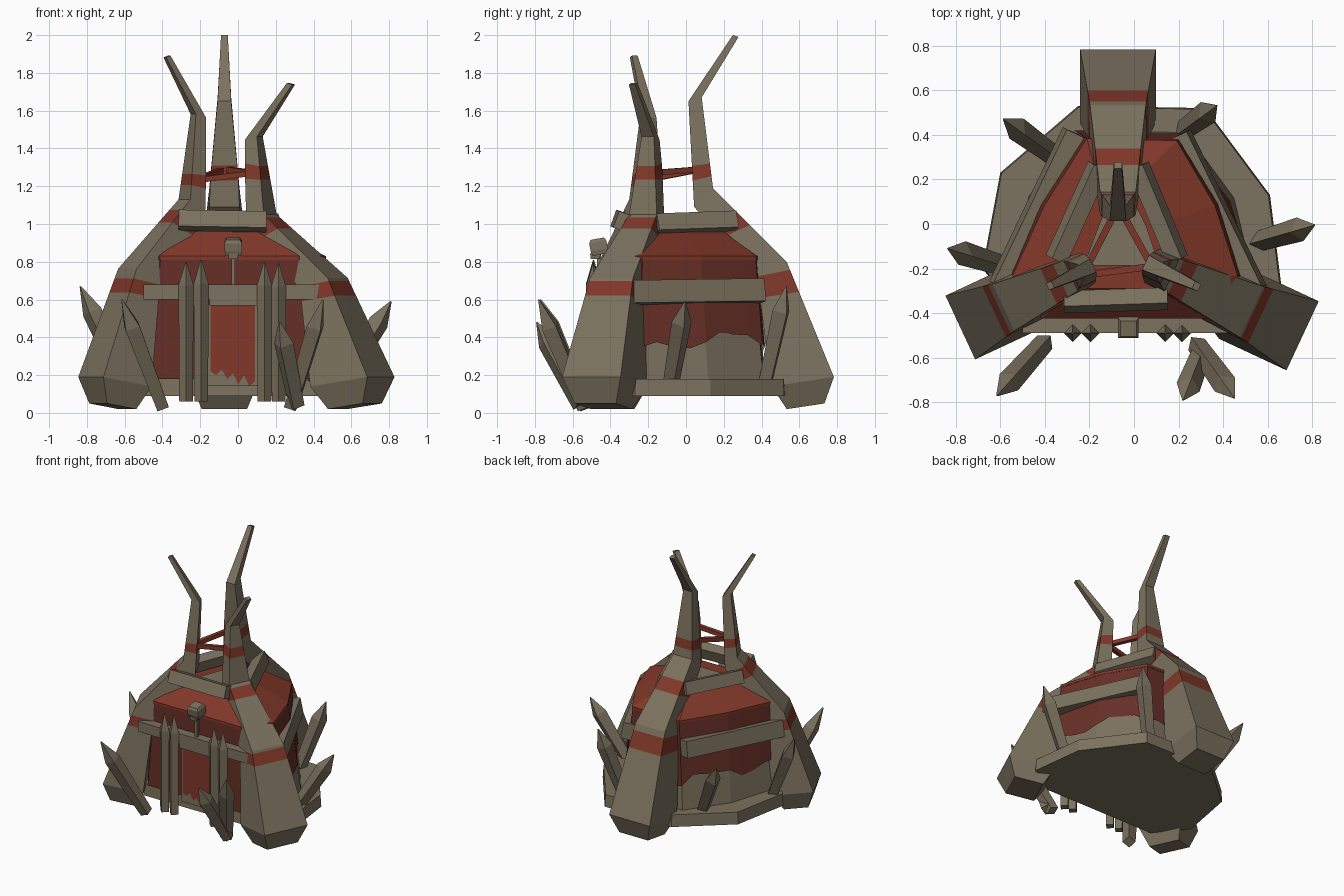
import bpy, bmesh, math, random
from mathutils import Vector

random.seed(4)
if "Cube" in bpy.data.objects:
    bpy.data.objects.remove(bpy.data.objects["Cube"], do_unlink=True)


def material(name, rgb):
    m = bpy.data.materials.new(name)
    m.use_nodes = True
    m.diffuse_color = (*rgb, 1)
    m.node_tree.nodes["Principled BSDF"].inputs["Base Color"].default_value = (*rgb, 1)
    return m


WOOD = material("weathered wood", (0.2, 0.168, 0.113))
RED = material("red paint", (0.22, 0.039, 0.022))
CLOTH = material("dark red cloth", (0.135, 0.028, 0.02))


def finish(name, bm, mats):
    bmesh.ops.recalc_face_normals(bm, faces=bm.faces)
    me = bpy.data.meshes.new(name)
    bm.to_mesh(me)
    bm.free()
    for m in mats:
        me.materials.append(m)
    bpy.context.collection.objects.link(bpy.data.objects.new(name, me))


def loft(name, rings, mats=(WOOD,), bands=()):
    """Skin a stack of rings; segments listed in bands take the second material."""
    bm = bmesh.new()
    vr = [[bm.verts.new(p) for p in ring] for ring in rings]
    n = len(vr[0])
    for k, (a, b) in enumerate(zip(vr, vr[1:])):
        for i in range(n):
            j = (i + 1) % n
            f = bm.faces.new((a[i], a[j], b[j], b[i]))
            f.material_index = 1 if k in bands else 0
    bm.faces.new(vr[0][::-1])
    bm.faces.new(vr[-1])
    finish(name, bm, mats)


def bar(name, p, q, steps, mat=WOOD, depth=1.0, diamond=False, roll=0):
    """Four sided bar from p to q; steps are (fraction, half width)."""
    p, q = Vector(p), Vector(q)
    d = (q - p).normalized()
    side = d.cross(Vector((0, 0, 1)))
    side = side.normalized() if side.length > 0.01 else Vector((1, 0, 0))
    up = side.cross(d)
    c, s = math.cos(math.radians(roll)), math.sin(math.radians(roll))
    side, up = side * c + up * s, up * c - side * s
    corners = ((1, 0), (0, 1), (-1, 0), (0, -1)) if diamond else ((1, 1), (-1, 1), (-1, -1), (1, -1))
    rings = [[p + (q - p) * t + side * (a * w) + up * (b * w * depth) for a, b in corners]
             for t, w in steps]
    loft(name, rings, (mat,))


def beam(name, p, q, w, mat=WOOD, depth=1.0, roll=0):
    bar(name, p, q, [(0, w), (1, w)], mat, depth, roll=roll)


def plan(points, z, s=1.0):
    cx, cy = -0.04, -0.03
    return [Vector((cx + (x - cx) * s, cy + (y - cy) * s, z)) for x, y in points]


# Plans of the hut, front right corner first, anticlockwise
FRAME = [(-.5, -.42), (.42, -.42), (.66, -.27), (.61, .13), (.32, .52), (-.25, .53), (-.6, .23), (-.68, -.2)]
FOOT = [(-.46, -.43), (.38, -.43), (.55, -.25), (.46, .12), (.24, .42), (-.27, .43), (-.48, .13), (-.6, -.25)]
EAVE = [(-.41, -.42), (.32, -.42), (.46, -.23), (.36, .08), (.19, .37), (-.21, .38), (-.4, .08), (-.54, -.23)]
TOP = [(-.27, -.29), (.17, -.29), (.2, -.24), (.12, 0), (.02, .2), (-.16, .2), (-.24, 0), (-.33, -.24)]

# Body: base frame, walls, roof and top panel
loft("base_frame", [plan(FRAME, .09), plan(FRAME, .18, .99)])
loft("inner_wall", [plan(FOOT, .17, .98), plan(EAVE, .81, .95)])
loft("roof", [plan(EAVE, .81, 1.01), plan(EAVE, .83, 1.01), plan(TOP, .96)], (RED,))
loft("top_panel", [plan(TOP, .955, .6), plan(TOP, .968, .6)])

# Cloth wall with a ragged hem; the front reaches down to the frame
bm = bmesh.new()
low, high = [], []
for i in range(8):
    j = (i + 1) % 8
    f0, f1, e0, e1 = [Vector(v) for v in (FOOT[i], FOOT[j], EAVE[i], EAVE[j])]
    steps = round((f1 - f0).length / .1)
    for k in range(steps):
        t = k / steps
        f, e = f0.lerp(f1, t), e0.lerp(e1, t)
        z = .18 if i == 0 or (i == 1 and k == 0) else .385 + random.uniform(-.05, .05)
        low.append(bm.verts.new(plan([f.lerp(e, (z - .17) / .64)], z)[0]))
        high.append(bm.verts.new(plan([e], .82)[0]))
for a in range(len(low)):
    b = (a + 1) % len(low)
    bm.faces.new((low[a], low[b], high[b], high[a]))
finish("cloth_wall", bm, (CLOTH,))

# Legs that taper into bent horns: (outer r, outer z, inner r, inner z, half width)
LEG = [(.82, .05, .62, .02, .12), (.87, .19, .54, .14, .17), (.62, .80, .46, .74, .125),
       (.23, 1.19, .13, 1.09, .08), (.17, 1.67, .10, 1.65, .036), (.365, 1.99, .335, 2.0, .018)]
# How much further along the inner edge a painted band sits, for each segment
INNER_SHIFT = {1: .04, 2: .04, 3: .12}


def leg(name, hub, angle, rs, zs, painted):
    """painted maps a leg segment to the start and end fraction of its red band."""
    keys, bands = [], []
    for k, a in enumerate(LEG):
        keys.append(a)
        if k in painted:
            bands.append(len(keys))
            for t in painted[k]:
                ti = t + INNER_SHIFT[k]
                keys.append([u + (v - u) * w for u, v, w in zip(a, LEG[k + 1], (t, t, ti, ti, t))])
    d = Vector((math.cos(math.radians(angle)), math.sin(math.radians(angle)), 0))
    s = Vector((-d.y, d.x, 0))
    rings = []
    for ro, zo, ri, zi, w in keys:
        zo, zi = [z if z < .2 else .19 + (z - .19) * zs for z in (zo, zi)]
        rings.append([Vector((*hub, z)) + d * (r * rs) + s * (w * m * (rs + 1) / 2)
                      for r, z, m in ((ro, zo, 1), (ro, zo, -1), (ri, zi, -1), (ri, zi, 1))])
    loft(name, rings, (WOOD, RED), bands)


leg("back_leg", (-.072, -.087), 90, 1, 1, {1: (.74, .93), 2: (.5, .69), 3: (.13, .27)})
leg("left_leg", (-.04, -.13), -25, 1.01, .86, {1: (.82, .97), 2: (.78, .95), 3: (.45, .62)})
leg("right_leg", (-.105, -.15), 205, .855, .94, {1: (.78, .91), 2: (.67, .85), 3: (.17, .3)})

# Horizontal beams around the wall and around the roof opening
beam("front_wall_beam", (-.5, -.455, .64), (.46, -.455, .64), .035, depth=1.1)
beam("left_wall_beam", (.545, -.3, .635), (.205, .4, .645), .045, depth=1.35, roll=10)
beam("right_wall_beam", (-.27, .41, .645), (-.6, -.28, .635), .045, depth=1.35, roll=10)
beam("front_roof_beam", (-.315, -.35, 1.02), (.15, -.335, 1.012), .037, depth=1.25, roll=20)
beam("left_roof_beam", (.195, -.16, 1.0), (.02, .26, 1.015), .037, depth=1.25, roll=20)
beam("right_roof_beam", (-.16, .26, 1.015), (-.35, -.16, 1.0), .037, depth=1.25, roll=20)

# Red ropes tying the horns together
HORNS = [(-.23, -.23, 1.23), (.08, -.19, 1.27), (-.07, .08, 1.29)]
for i, side in enumerate(("front", "left", "right")):
    beam(side + "_rope", HORNS[i], HORNS[(i + 1) % 3], .015, RED)

# Doorway: frame panel, lintel and a ragged curtain
beam("door_panel", (-.16, -.437, .36), (.12, -.437, .36), .012, depth=18)
beam("door_lintel", (-.15, -.465, .59), (.11, -.465, .59), .022)
bm = bmesh.new()
hem = [.22, .2, .23, .18, .21, .15, .2, .14, .17]
xs = [-.145 + .235 * i / (len(hem) - 1) for i in range(len(hem))]
row = [(bm.verts.new((x, -.456, z)), bm.verts.new((x, -.456, .57))) for x, z in zip(xs, hem)]
for a, b in zip(row, row[1:]):
    bm.faces.new((a[0], b[0], b[1], a[1]))
finish("door_curtain", bm, (RED,))

# Pointed palisade posts beside the door
for i, (x, h) in enumerate(((-.275, .8), (-.195, .81), (.14, .8), (.215, .79))):
    bar(f"door_post_{i + 1}", (x, -.49, .06), (x, -.49, h),
        [(0, .036), (.83, .04), (1, .003)], diamond=True)

# Small skull on a stake above the door
bar("skull_stake", (-.025, -.46, .66), (-.025, -.46, .86), [(0, .01), (1, .01)])
bar("skull_head", (-.025, -.455, .838), (-.025, -.47, .922), [(0, .04), (.3, .046), (.8, .046), (1, .036)])
bar("skull_jaw", (-.025, -.48, .815), (-.025, -.48, .845), [(0, .024), (1, .028)])

# Leaning spikes around the base
SPIKES = [((-.4, -.53, .03), (-.615, -.77, .6)), ((.31, -.56, .04), (.22, -.79, .48)),
          ((.28, -.54, .03), (.45, -.78, .6)), ((.55, -.08, .15), (.81, -.005, .59)),
          ((.22, .42, .16), (.37, .53, .67)), ((-.35, .3, .15), (-.585, .47, .6)),
          ((-.58, -.19, .12), (-.835, -.11, .67))]
for i, (p, q) in enumerate(SPIKES):
    bar(f"spike_{i + 1}", p, q, [(0, .045), (.75, .055), (1, .004)], diamond=True)
